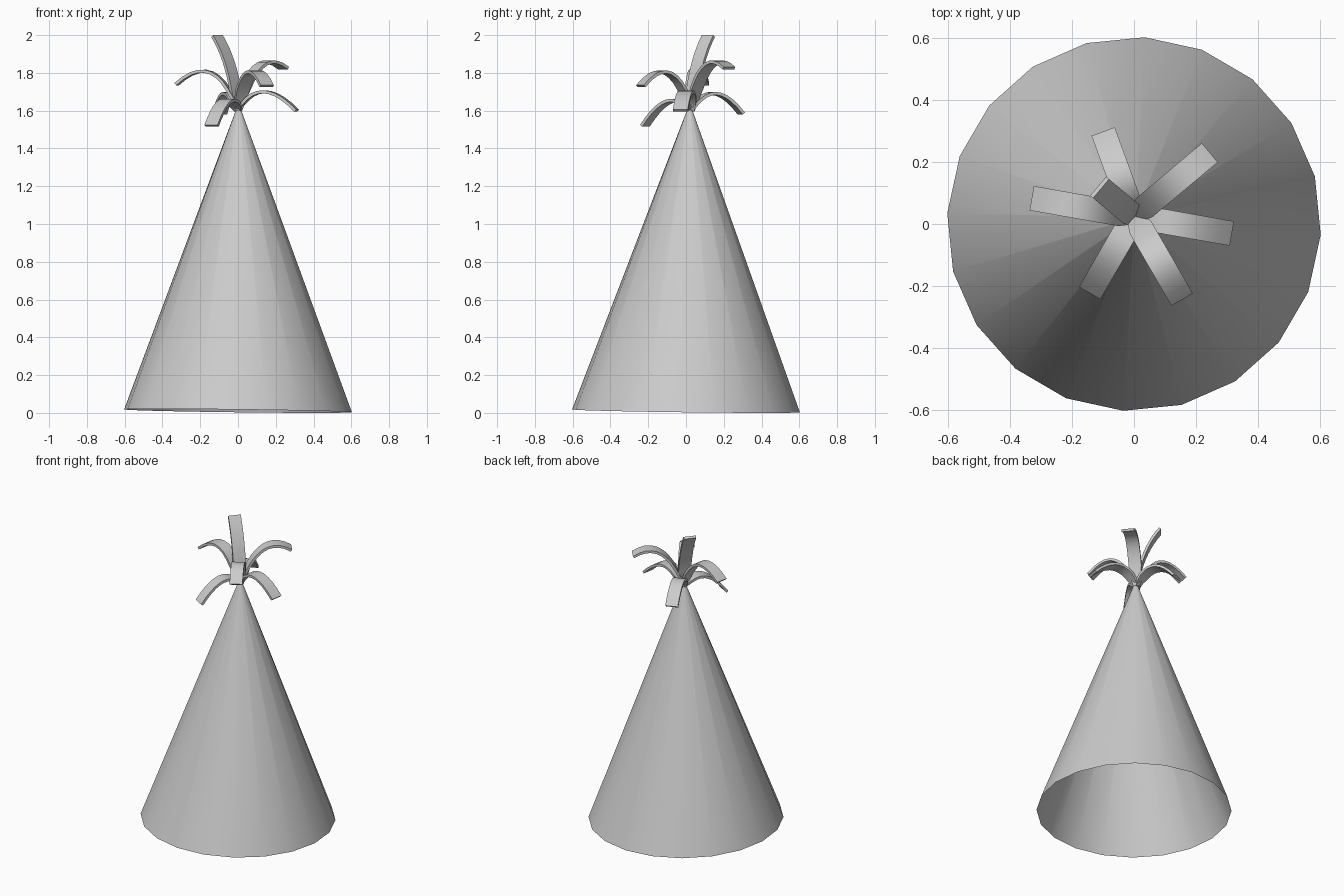
import bpy, bmesh, math
from mathutils import Vector, Matrix

cube = bpy.data.objects.get("Cube")
if cube:
    bpy.data.objects.remove(cube)

paper = bpy.data.materials.new("plain_grey_paper")
paper.use_nodes = True
GREY = (0.6, 0.6, 0.6, 1)
paper.diffuse_color = GREY
paper.node_tree.nodes["Principled BSDF"].inputs["Base Color"].default_value = GREY


def finish(bm, name, angle):
    """Turn a bmesh into a smooth shaded object."""
    mesh = bpy.data.meshes.new(name)
    bm.to_mesh(mesh)
    bm.free()
    mesh.materials.append(paper)
    obj = bpy.data.objects.new(name, mesh)
    bpy.context.collection.objects.link(obj)
    bpy.ops.object.select_all(action='DESELECT')
    obj.select_set(True)
    bpy.context.view_layer.objects.active = obj
    bpy.ops.object.shade_smooth_by_angle(angle=math.radians(angle))
    return obj


# Open paper cone, leaning very slightly
RADIUS, APEX_Z, SIDES = 0.604, 1.62, 20
bm = bmesh.new()
bmesh.ops.create_cone(bm, cap_ends=False, segments=SIDES,
                      radius1=RADIUS, radius2=0.004, depth=APEX_Z)
turn = Matrix.Rotation(math.radians(-3.3), 4, 'Z')
bmesh.ops.transform(bm, matrix=turn, verts=bm.verts)
for v in bm.verts:
    v.co.z += APEX_Z / 2
    lift = v.co.z / APEX_Z
    v.co.x += 0.003 * lift
    v.co.y += 0.02 * lift
    v.co.z += 0.0106 - 0.0125 * (v.co.x + v.co.y) * (1 - lift)
finish(bm, "hat_cone", 40)

# Curled paper streamers: direction, reach, control radius, control height, tip height
STREAMERS = [
    (170, 0.33, 0.12, 1.93, 1.74),
    (110, 0.285, 0.12, 1.79, 1.585),
    (140, 0.145, 0.03, 1.85, 1.995),
    (40, 0.315, 0.12, 1.95, 1.825),
    (-10, 0.315, 0.12, 1.80, 1.60),
    (-60, 0.305, 0.12, 1.93, 1.73),
    (-120, 0.28, 0.12, 1.74, 1.52),
]
WIDTH, THICK, STEPS = 0.08, 0.016, 10
ROOT = Vector((0, 0.025, 0))


def streamer(name, heading, reach, ctrl_r, ctrl_z, tip_z):
    a = math.radians(heading)
    out = Vector((math.cos(a), math.sin(a), 0))
    side = Vector((-out.y, out.x, 0))
    up = Vector((0, 0, 1))
    p0 = up * 1.6
    p1 = out * ctrl_r + up * ctrl_z
    p2 = out * reach + up * tip_z
    bm = bmesh.new()
    rings = []
    for i in range(STEPS + 1):
        t = i / STEPS
        centre = ROOT + p0 * (1 - t) ** 2 + p1 * 2 * t * (1 - t) + p2 * t * t
        tangent = ((p1 - p0) * (1 - t) + (p2 - p1) * t).normalized()
        normal = tangent.cross(side).normalized() * THICK / 2
        half = side * WIDTH / 2 * min(1, 0.5 + 3 * t)
        rings.append([bm.verts.new(centre + s * half + n * normal)
                      for s, n in ((-1, -1), (1, -1), (1, 1), (-1, 1))])
    for a_ring, b_ring in zip(rings, rings[1:]):
        for k in range(4):
            m = (k + 1) % 4
            bm.faces.new((a_ring[k], a_ring[m], b_ring[m], b_ring[k]))
    bm.faces.new(rings[0])
    bm.faces.new(rings[-1])
    bmesh.ops.recalc_face_normals(bm, faces=bm.faces)
    finish(bm, name, 40)


for n, spec in enumerate(STREAMERS, 1):
    streamer(f"streamer_{n}", *spec)
